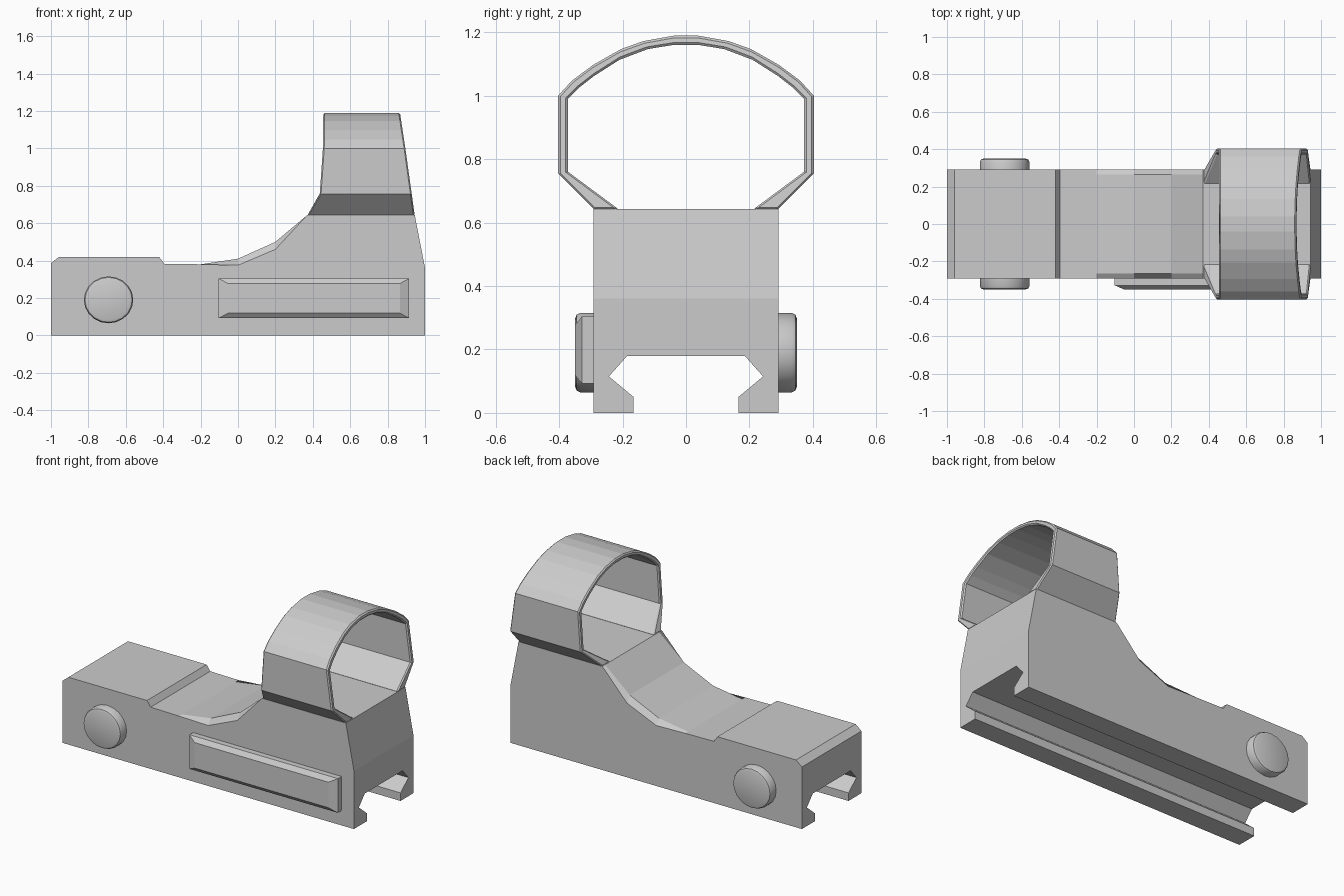
import bpy, bmesh, math

if "Cube" in bpy.data.objects:
    bpy.data.objects.remove(bpy.data.objects["Cube"])


def loft(name, rows, cap=True, closed_rows=False):
    """Join point loops of equal length into one mesh."""
    bm = bmesh.new()
    loops = [[bm.verts.new(p) for p in row] for row in rows]
    n = len(rows[0])
    pairs = list(zip(loops, loops[1:]))
    if closed_rows:
        pairs.append((loops[-1], loops[0]))
    for a, b in pairs:
        for i in range(n):
            j = (i + 1) % n
            bm.faces.new((a[i], a[j], b[j], b[i]))
    if cap:
        bm.faces.new(loops[0])
        bm.faces.new(loops[-1])
    bmesh.ops.recalc_face_normals(bm, faces=bm.faces)
    mesh = bpy.data.meshes.new(name)
    bm.to_mesh(mesh)
    bm.free()
    ob = bpy.data.objects.new(name, mesh)
    bpy.context.collection.objects.link(ob)
    return ob


def interp(z, table):
    """Linear lookup of x for a height."""
    for (z0, x0), (z1, x1) in zip(table, table[1:]):
        if z <= z1:
            return x0 + (x1 - x0) * (z - z0) / (z1 - z0)
    return table[-1][1]


# Body: side profile with chamfered edges along the scoop
def body_row(y, z_a, z_b):
    prof = [(-1, 0), (1, 0), (1, .36), (.945, .643), (.37, .643), (.2, z_b), (0, z_a),
            (-.2, .38), (-.395, .383), (-.42, .418), (-.96, .418), (-1, .385)]
    return [(x, y, z) for x, z in prof]


body = loft("sight_body", [body_row(-.292, .375, .46), body_row(-.265, .41, .5),
                           body_row(.265, .41, .5), body_row(.292, .375, .46)])

# Rail channel cut through the full length
half = [(.165, -.1), (.165, .05), (.243, .115), (.185, .18)]
channel = half + [(-y, z) for y, z in reversed(half)]
cutter = loft("rail_channel_cutter", [[(x, y, z) for y, z in channel] for x in (-1.2, 1.2)])
cutter.hide_render = True
cutter.hide_set(True)
cut = body.modifiers.new("rail_channel", 'BOOLEAN')
cut.operation = 'DIFFERENCE'
cut.solver = 'EXACT'
cut.object = cutter

# Lens hood: thin faceted hoop with sloped ends
outer = [(.288, .64), (.403, .755), (.403, 1.0), (.36, 1.047), (.293, 1.097),
         (.205, 1.147), (.135, 1.172), (.04, 1.189)]
inner = [(.21, .64), (.372, .76), (.372, .99), (.335, 1.027), (.29, 1.062),
         (.21, 1.113), (.12, 1.147), (.04, 1.16)]
outer += [(-y, z) for y, z in reversed(outer)]
inner += [(-y, z) for y, z in reversed(inner)]
front_x = [(.64, .37), (.755, .437), (1.0, .454), (1.19, .456)]
back_x = [(.64, .945), (1.0, .895), (1.19, .866)]
rows = []
for o, i in zip(outer, inner):
    rows.append([(interp(o[1], front_x), *o), (interp(i[1], front_x), *i),
                 (interp(i[1], back_x), *i), (interp(o[1], back_x), *o)])
hood = loft("lens_hood", rows)
bev = hood.modifiers.new("edge_bevel", 'BEVEL')
bev.width = .007
bev.segments = 1
bev.limit_method = 'ANGLE'
bev.angle_limit = math.radians(60)


# Round adjustment knobs on both sides
def knob(name, side):
    steps = [(.27, .132), (.333, .132), (.345, .126), (.35, .112)]
    rows = [[(-.692 + r * math.cos(math.tau * k / 20), side * y,
              .19 + r * math.sin(math.tau * k / 20) * .95) for k in range(20)]
            for y, r in steps]
    ob = loft(name, rows)
    bpy.ops.object.select_all(action='DESELECT')
    bpy.context.view_layer.objects.active = ob
    ob.select_set(True)
    bpy.ops.object.shade_smooth_by_angle(angle=math.radians(30))


knob("knob_front", -1)
knob("knob_back", 1)

# Raised bevelled battery cover on the front side
def plate_row(y, dx, dz):
    return [(x, y, z) for x, z in ((-.103 + dx, .092 + dz), (.915 - dx, .092 + dz),
                                   (.915 - dx, .304 - dz), (-.103 + dx, .304 - dz))]


loft("battery_cover", [plate_row(-.28, 0, 0), plate_row(-.328, 0, 0), plate_row(-.35, .05, .027)])
